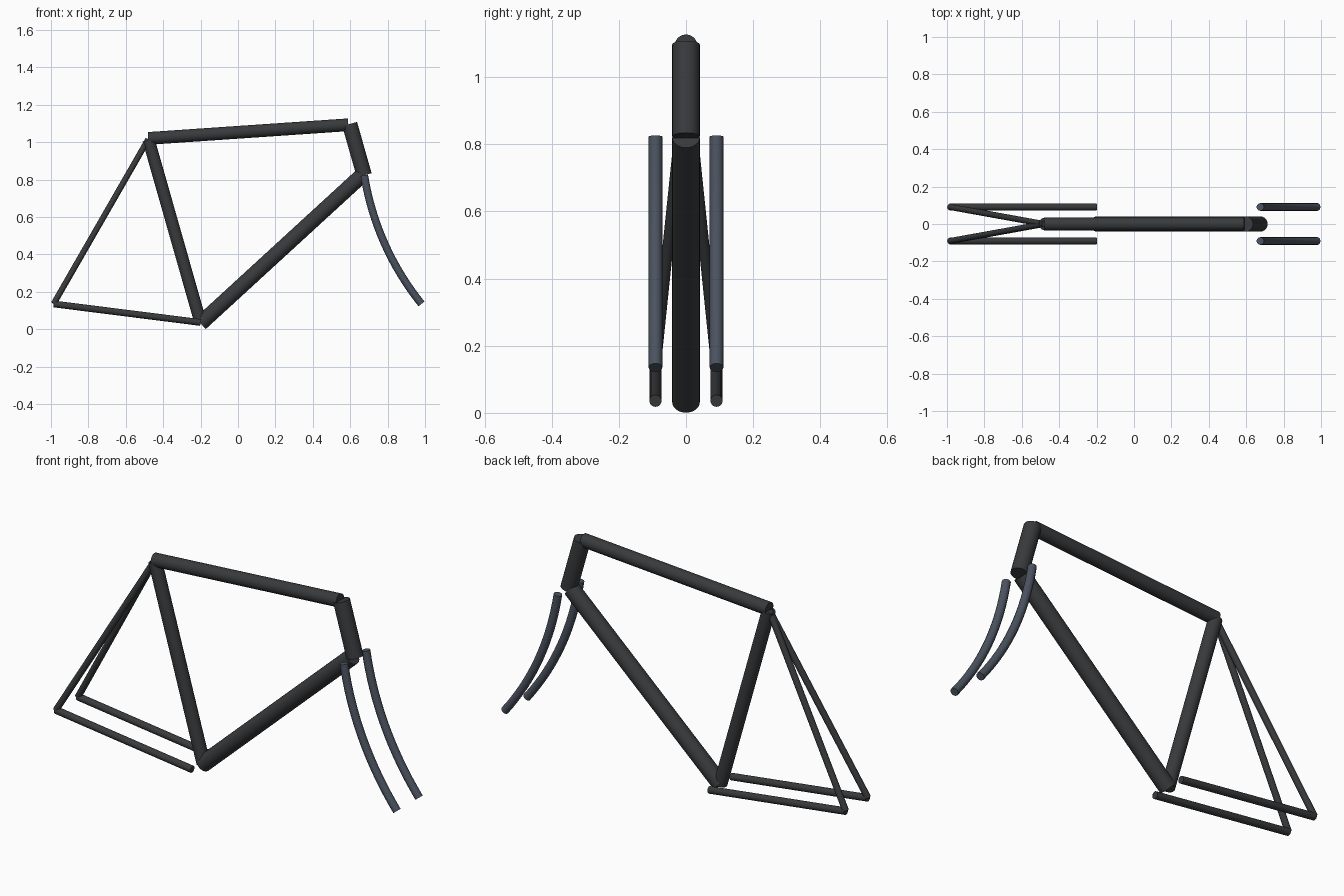
import bpy
from math import radians
from mathutils import Vector

if "Cube" in bpy.data.objects:
    bpy.data.objects.remove(bpy.data.objects["Cube"])


def material(name, color):
    m = bpy.data.materials.new(name)
    m.diffuse_color = color
    m.use_nodes = True
    m.node_tree.nodes["Principled BSDF"].inputs["Base Color"].default_value = m.diffuse_color
    return m


frame_mat = material("frame_black", (0.04, 0.042, 0.045, 1))
fork_mat = material("fork_slate", (0.07, 0.085, 0.115, 1))


def tube(name, a, b, radius):
    """Capped round tube between two points."""
    a, b = Vector(a), Vector(b)
    d = b - a
    bpy.ops.mesh.primitive_cylinder_add(vertices=24, radius=radius, depth=d.length,
                                        location=(a + b) / 2)
    ob = bpy.context.object
    ob.rotation_euler = d.to_track_quat('Z', 'Y').to_euler()
    ob.name = name
    ob.data.materials.append(frame_mat)
    bpy.ops.object.shade_smooth_by_angle(angle=radians(35))
    return ob


def blade(name, y):
    """Forward-curving fork blade swept along a Bezier path."""
    p0, c, p1 = Vector((0.675, y, 0.823)), Vector((0.738, y, 0.44)), Vector((0.981, y, 0.135))
    cu = bpy.data.curves.new(name, 'CURVE')
    cu.dimensions = '3D'
    cu.resolution_u = 16
    cu.bevel_depth = 0.0205
    cu.bevel_resolution = 4
    cu.use_fill_caps = True
    sp = cu.splines.new('BEZIER')
    sp.bezier_points.add(1)
    h0, h1 = p0.lerp(c, 2 / 3), p1.lerp(c, 2 / 3)
    for bp, co, left, right in zip(sp.bezier_points, (p0, p1),
                                   (2 * p0 - h0, h1), (h0, 2 * p1 - h1)):
        bp.handle_left_type = bp.handle_right_type = 'FREE'
        bp.co, bp.handle_left, bp.handle_right = co, left, right
    cu.materials.append(fork_mat)
    ob = bpy.data.objects.new(name, cu)
    bpy.context.collection.objects.link(ob)
    # turn the sweep into a mesh with sharp cap edges
    bpy.ops.object.select_all(action='DESELECT')
    ob.select_set(True)
    bpy.context.view_layer.objects.active = ob
    bpy.ops.object.convert(target='MESH')
    bpy.ops.object.shade_smooth_by_angle(angle=radians(35))


# main triangle
tube("top_tube", (-0.48, 0, 1.02), (0.59, 0, 1.093), 0.034)
tube("seat_tube", (-0.478, 0, 1.012), (-0.2, 0, 0.035), 0.033)
tube("down_tube", (-0.2, 0, 0.031), (0.66, 0, 0.82), 0.041)
tube("head_tube", (0.597, 0, 1.097), (0.675, 0, 0.823), 0.041)

# paired stays and fork blades
for side, s in (("right", -1), ("left", 1)):
    y = 0.091 * s
    tube(f"chain_stay_{side}", (-0.985, y, 0.135), (-0.2, y, 0.036), 0.018)
    tube(f"seat_stay_{side}", (-0.48, 0, 1.015), (-0.985, y, 0.137), 0.016)
    blade(f"fork_blade_{side}", y)
